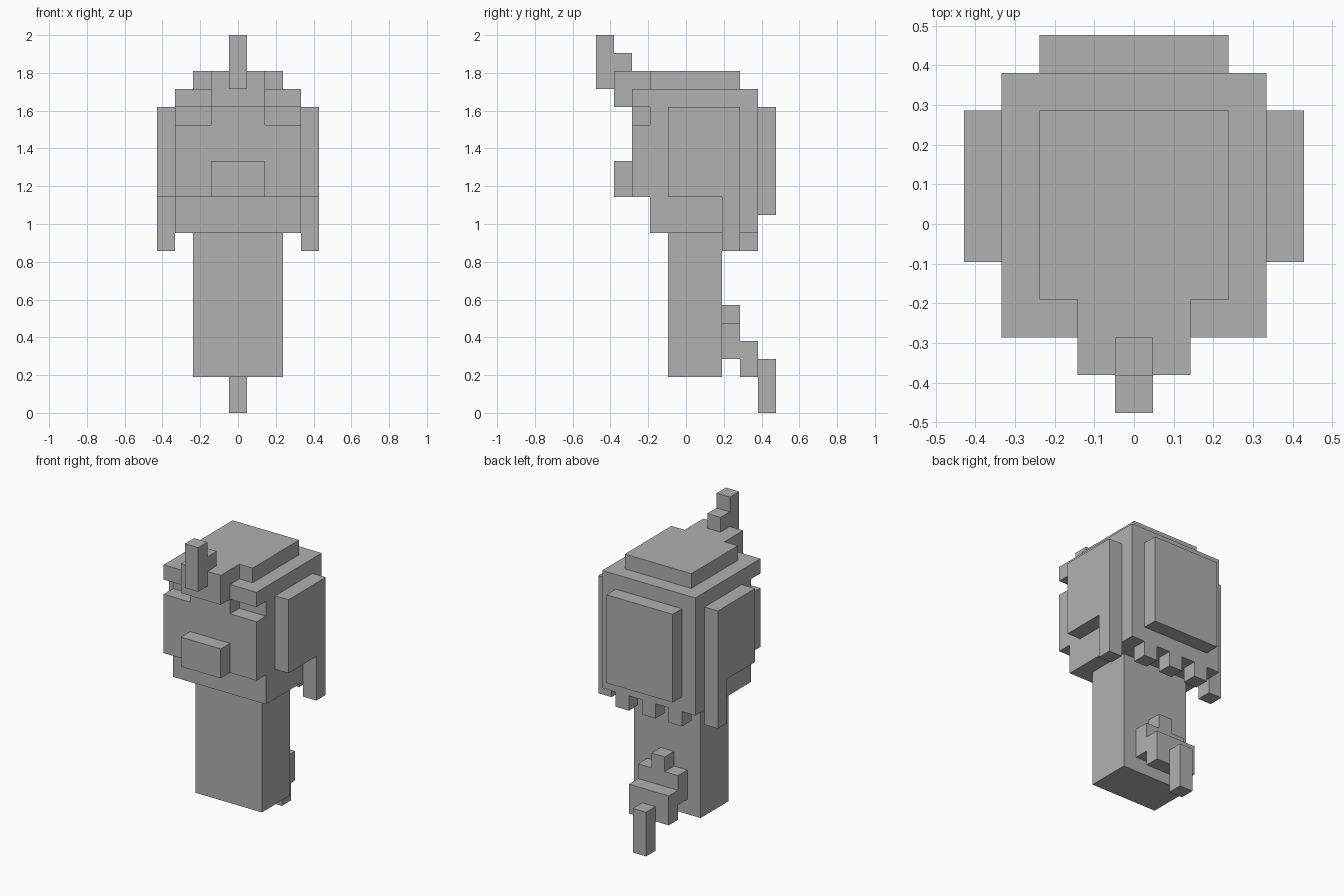
import bpy
import bmesh

U = 2 / 21  # one block of the model's grid

cube = bpy.data.objects.get("Cube")
if cube:
    bpy.data.objects.remove(cube, do_unlink=True)

grey = bpy.data.materials.new("plain_grey")
grey.use_nodes = True
colour = (0.44, 0.44, 0.44, 1)
grey.diffuse_color = colour
grey.node_tree.nodes["Principled BSDF"].inputs["Base Color"].default_value = colour


def prism(name, profile, x0, x1):
    """Extrude a side profile of (y, z) grid points from x0 to x1."""
    bm = bmesh.new()
    face = bm.faces.new([bm.verts.new((x0 * U, y * U, z * U)) for y, z in profile])
    out = bmesh.ops.extrude_face_region(bm, geom=[face])
    moved = [v for v in out["geom"] if isinstance(v, bmesh.types.BMVert)]
    bmesh.ops.translate(bm, verts=moved, vec=((x1 - x0) * U, 0, 0))
    # The extrusion keeps the first face as the closing cap
    bmesh.ops.recalc_face_normals(bm, faces=bm.faces)
    mesh = bpy.data.meshes.new(name)
    bm.to_mesh(mesh)
    bm.free()
    mesh.materials.append(grey)
    obj = bpy.data.objects.new(name, mesh)
    bpy.context.collection.objects.link(obj)
    return obj


def block(name, half_width, y0, y1, z0, z1, x=0):
    profile = [(y0, z0), (y1, z0), (y1, z1), (y0, z1)]
    return prism(name, profile, x - half_width, x + half_width)


# Body and head; the head profile includes the chin step and the eye slot
block("body", 2.5, -1, 2, 2, 10)
prism("head", [(-2, 10), (4, 10), (4, 18), (-3, 18), (-3, 17),
               (-2, 17), (-2, 16), (-3, 16), (-3, 12), (-2, 12)], -3.5, 3.5)

# Snout, crown and the forehead that divides the eye slot
block("snout", 1.5, -4, -3, 12, 14)
block("crown", 2.5, -2, 3, 18, 19)
prism("forehead", [(-2, 16), (-2, 19), (-4, 19), (-4, 17), (-3, 17), (-3, 16)],
      -1.5, 1.5)

# Stepped horn
prism("horn", [(-4, 18), (-4, 19), (-3, 19), (-3, 20), (-4, 20),
               (-4, 21), (-5, 21), (-5, 18)], -0.5, 0.5)

# Side flaps with a lock hanging at the rear
for side, sign in (("left", 1), ("right", -1)):
    prism(side + "_flap", [(-1, 12), (2, 12), (2, 9), (3, 9), (3, 17), (-1, 17)],
          sign * 3.5, sign * 4.5)

# Back panel and the fringe below it
block("back_panel", 2.5, 4, 5, 11, 17)
for i, x in enumerate((-2, 0, 2)):
    block(f"fringe_{i + 1}", 0.5, 3, 4, 9, 10, x)

# Tail
prism("tail_base", [(2, 3), (3, 3), (3, 2), (4, 2), (4, 4), (3, 4), (3, 5), (2, 5)],
      -1.5, 1.5)
block("tail_nub", 0.5, 2, 3, 5, 6)
block("tail_tip", 0.5, 4, 5, 0, 3)
